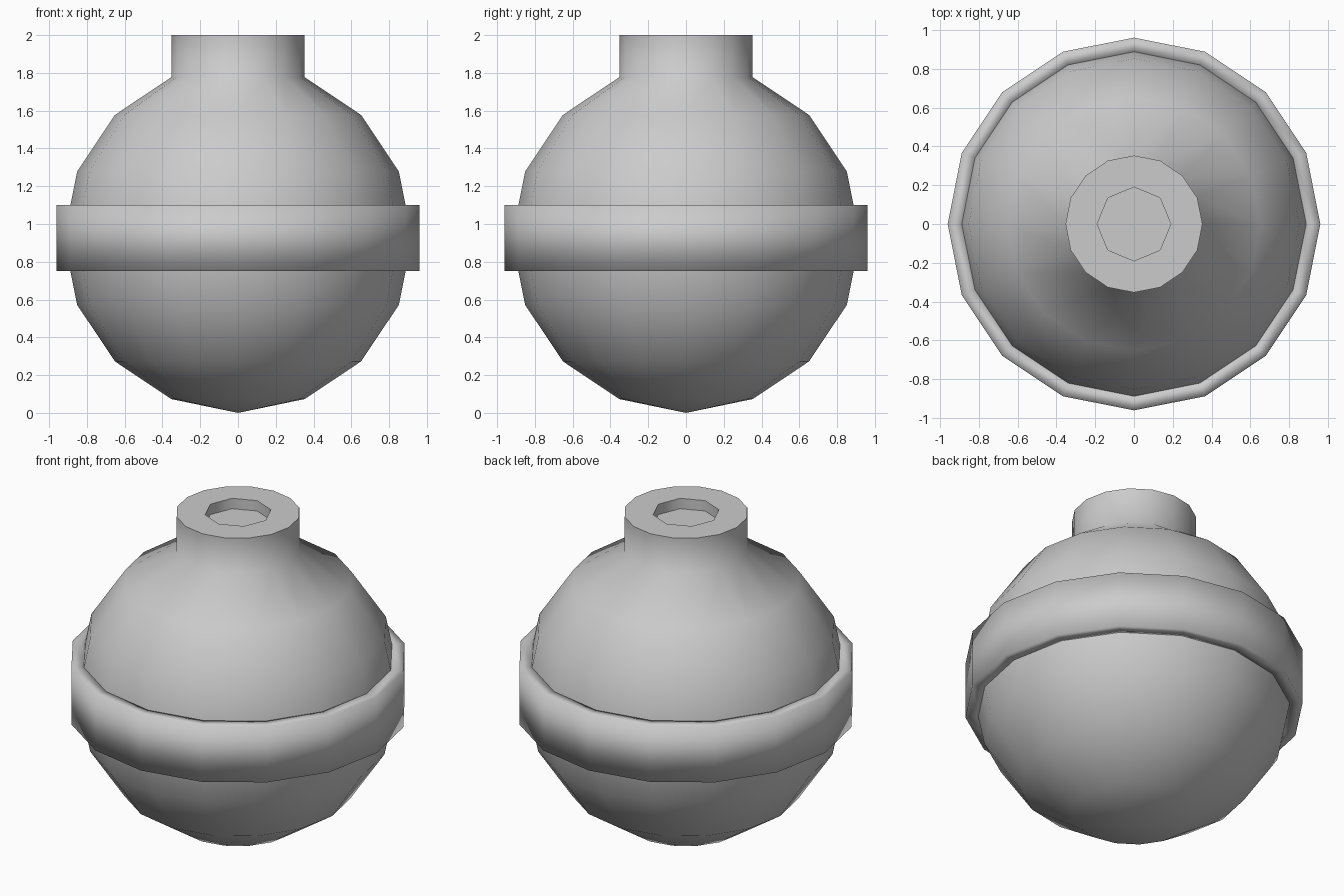
import bpy, bmesh
from math import sin, cos, pi, radians

if "Cube" in bpy.data.objects:
    bpy.data.objects.remove(bpy.data.objects["Cube"])

SEG = 16


def circle(bm, r, z, n=SEG):
    return [bm.verts.new((r * cos(2 * pi * i / n), r * sin(2 * pi * i / n), z)) for i in range(n)]


def bridge(bm, a, b):
    n = len(a)
    for i in range(n):
        j = (i + 1) % n
        bm.faces.new((a[i], a[j], b[j], b[i]))


def finish(bm, name, angle=None):
    bmesh.ops.recalc_face_normals(bm, faces=bm.faces[:])
    for f in bm.faces:
        f.smooth = True
    mesh = bpy.data.meshes.new(name)
    bm.to_mesh(mesh)
    bm.free()
    obj = bpy.data.objects.new(name, mesh)
    bpy.context.collection.objects.link(obj)
    if angle:
        bpy.ops.object.select_all(action='DESELECT')
        obj.select_set(True)
        bpy.context.view_layer.objects.active = obj
        bpy.ops.object.shade_smooth_by_angle(angle=angle)
    return obj


# Round body whose top ring is extruded up into the neck
R, CZ = 0.922, 0.925
bm = bmesh.new()
rings = [circle(bm, R * sin(pi * k / 8), CZ - R * cos(pi * k / 8)) for k in range(1, 8)]
neck_top = circle(bm, R * sin(pi / 8), 2.0)
rings.append(neck_top)
for a, b in zip(rings, rings[1:]):
    bridge(bm, a, b)
pole = bm.verts.new((0, 0, 0))
for i in range(SEG):
    bm.faces.new((pole, rings[0][(i + 1) % SEG], rings[0][i]))

# Shallow eight-sided socket in the neck top
rim = circle(bm, 0.19, 2.0, 8)
floor = circle(bm, 0.19, 1.935, 8)
for i in range(8):
    j = (i + 1) % 8
    bm.faces.new((neck_top[2 * i], neck_top[2 * i + 1], neck_top[2 * j], rim[j], rim[i]))
bridge(bm, rim, floor)
bm.faces.new(floor)
finish(bm, "round_body", radians(62))

# Band around the middle, softly shaded over its corners
bm = bmesh.new()
loops = [circle(bm, r, z) for r, z in ((0.96, 0.75), (0.96, 1.1), (0.884, 1.1), (0.884, 0.75))]
for k in range(4):
    bridge(bm, loops[k], loops[(k + 1) % 4])
finish(bm, "middle_band")
